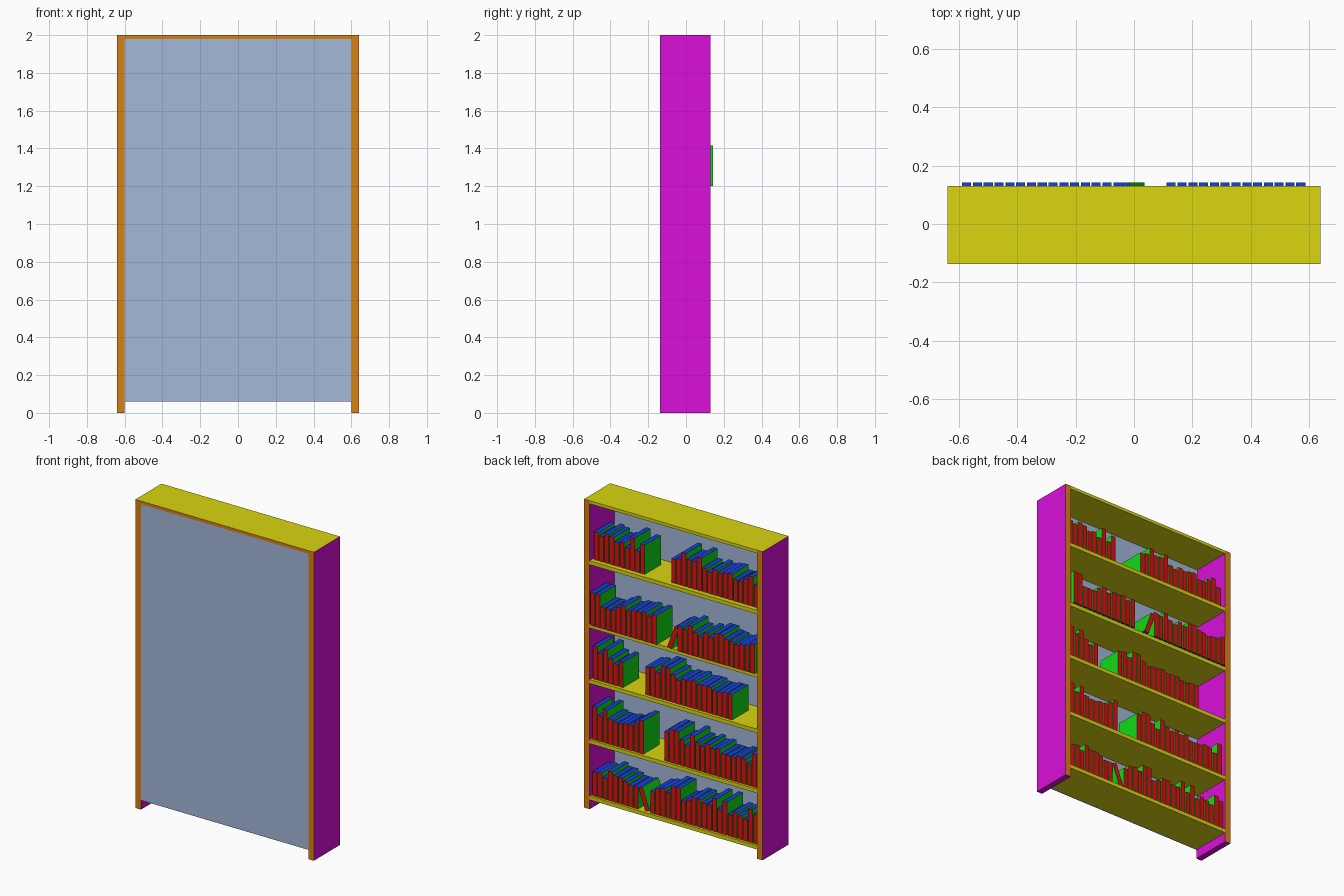
import bpy, bmesh, math, random
from mathutils import Matrix, Vector

random.seed(4)
cube = bpy.data.objects.get("Cube")
if cube:
    bpy.data.objects.remove(cube, do_unlink=True)

# Flat colours
COLOURS = {
    "magenta": (0.7, 0.005, 0.7),
    "yellow": (0.7, 0.67, 0.005),
    "orange": (0.7, 0.22, 0.007),
    "blue_grey": (0.37, 0.48, 0.7),
    "red": (0.7, 0.006, 0.007),
    "green": (0.006, 0.7, 0.008),
    "blue": (0.008, 0.05, 0.7),
}
MATS = {}
for name, rgb in COLOURS.items():
    m = bpy.data.materials.new(name)
    m.use_nodes = True
    m.diffuse_color = (*rgb, 1)
    m.node_tree.nodes["Principled BSDF"].inputs["Base Color"].default_value = (*rgb, 1)
    MATS[name] = m


def box(name, lo, hi, x, y, z, front=None, bottom=None, lean=0, pivot=None):
    """Box coloured by face direction, optionally tilted about a y-axis pivot."""
    lo, hi = Vector(lo), Vector(hi)
    names = list(dict.fromkeys([x, y, z, front or y, bottom or z]))
    bm = bmesh.new()
    size = Matrix.Diagonal((*(hi - lo), 1))
    bmesh.ops.create_cube(bm, size=1, matrix=Matrix.Translation((lo + hi) / 2) @ size)
    bm.normal_update()
    for f in bm.faces:
        n = f.normal
        if abs(n.x) > 0.5:
            colour = x
        elif abs(n.y) > 0.5:
            colour = front if front and n.y < 0 else y
        else:
            colour = bottom if bottom and n.z < 0 else z
        f.material_index = names.index(colour)
    if lean:
        bmesh.ops.rotate(bm, verts=bm.verts, cent=pivot,
                         matrix=Matrix.Rotation(lean, 3, 'Y'))
    mesh = bpy.data.meshes.new(name)
    bm.to_mesh(mesh)
    bm.free()
    for n in names:
        mesh.materials.append(MATS[n])
    ob = bpy.data.objects.new(name, mesh)
    bpy.context.collection.objects.link(ob)
    return ob


FRONT, BACK = -0.137, 0.13
OUT, INN = 0.64, 0.6

# Case
box("left_side", (INN, FRONT, 0), (OUT, BACK, 2), "magenta", "orange", "yellow", bottom="magenta")
box("right_side", (-OUT, FRONT, 0), (-INN, BACK, 2), "magenta", "orange", "yellow", bottom="magenta")
box("top_board", (-INN, FRONT, 1.98), (INN, BACK, 2), "magenta", "yellow", "yellow", front="orange")
box("closing_panel", (-INN, FRONT, 0.06), (INN, FRONT + 0.01, 1.98),
    "blue_grey", "blue_grey", "blue_grey")

# Books
WIDTH, PITCH, DEPTH = 0.031, 0.037, 0.165


def book(name, x, spine, z, height, lean=0):
    lo = (x - WIDTH, spine - DEPTH, z)
    hi = (x, spine, z + height)
    pivot = (x if lean > 0 else x - WIDTH, spine, z)
    box(name, lo, hi, "green", "red", "blue", lean=lean, pivot=pivot)


# Shelf top height, spine position, runs of books (from x, to x), leaning book (x, angle)
SHELVES = [
    ("bottom", 0.085, 0.115, [(0.59, 0.26), (0.175, -0.595)], (0.21, 20)),
    ("second", 0.45, 0.115, [(0.59, 0.22), (0.075, -0.59)], None),
    ("middle", 0.84, 0.11, [(0.59, 0.37), (0.215, -0.415)], None),
    ("fourth", 1.2, 0.142, [(0.587, 0.115), (-0.04, -0.59)], (0.037, -20)),
    ("upper", 1.61, 0.1, [(0.59, 0.23), (0.035, -0.585)], None),
]
for label, z, spine, runs, leaner in SHELVES:
    box(label + "_shelf", (-INN, FRONT + 0.01, z - 0.025), (INN, BACK, z),
        "yellow", "yellow", "yellow")
    for r, (start, end) in enumerate(runs):
        for i in range(round((start - end) / PITCH)):
            height = random.choice((0.14, 0.155, 0.165, 0.17, 0.18, 0.19, 0.215))
            book(f"{label}_book_{r}_{i}", start - i * PITCH, spine, z, height)
    if leaner:
        book(label + "_leaning_book", leaner[0], spine, z, 0.15, math.radians(leaner[1]))
